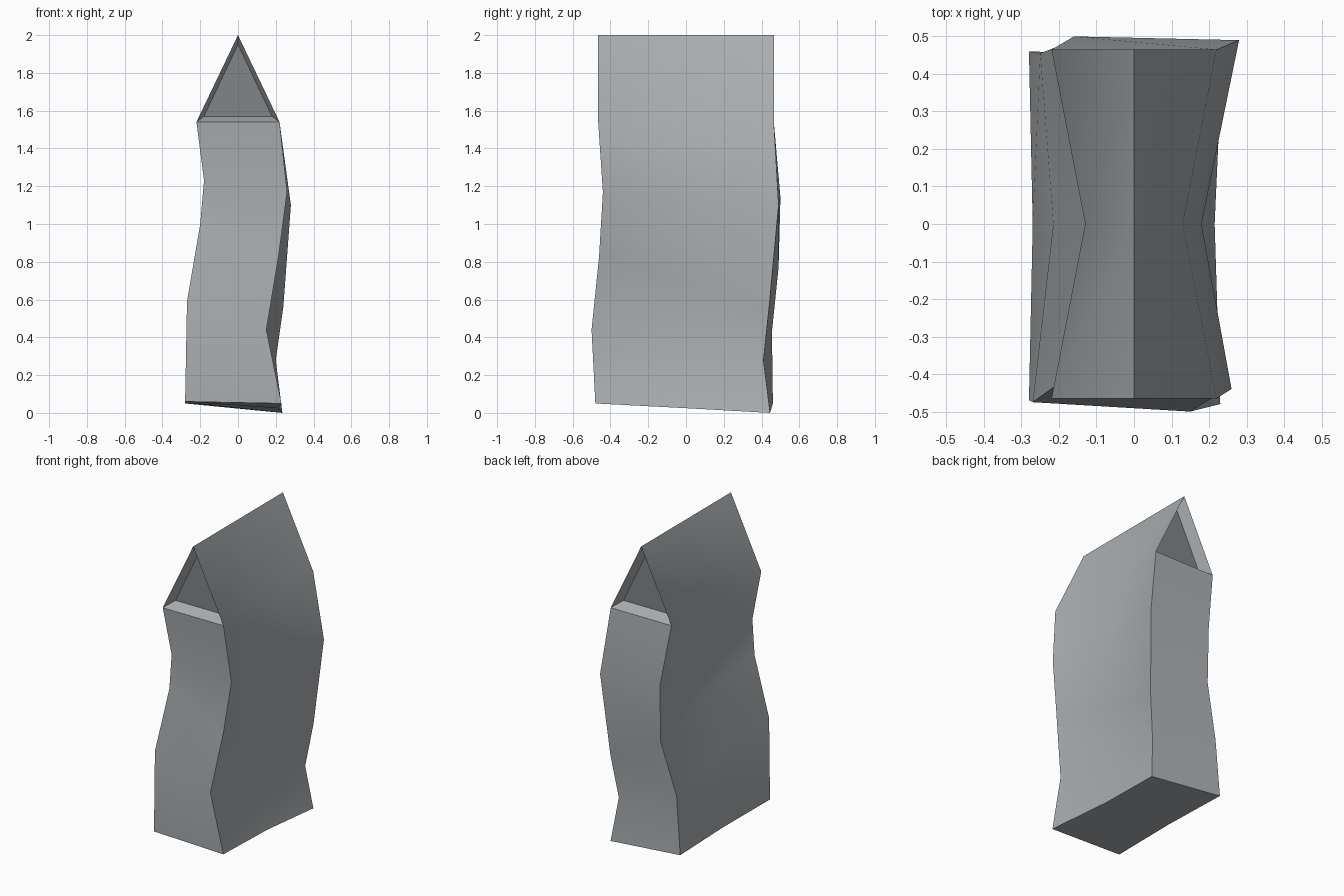
import bpy
import bmesh

if "Cube" in bpy.data.objects:
    bpy.data.objects.remove(bpy.data.objects["Cube"])


def material(name, rgb):
    m = bpy.data.materials.new(name)
    m.diffuse_color = (*rgb, 1)
    m.use_nodes = True
    m.node_tree.nodes["Principled BSDF"].inputs["Base Color"].default_value = m.diffuse_color
    return m


stone = material("stone grey", (0.40, 0.425, 0.44))
dark = material("dark recess grey", (0.22, 0.235, 0.245))

# The four wobbly corner edges, bottom to eave
front_left = [(-.28, -.47, .06), (-.27, -.475, .59), (-.20, -.425, 1.0), (-.18, -.43, 1.23), (-.22, -.465, 1.54)]
front_right = [(.23, -.48, .05), (.15, -.50, .44), (.215, -.46, .83), (.26, -.44, 1.17), (.22, -.465, 1.54)]
back_right = [(.235, .445, 0), (.20, .41, .28), (.24, .44, .56), (.28, .49, 1.10), (.22, .465, 1.54)]
back_left = [(-.28, .46, .05), (-.25, .455, .43), (-.16, .49, .77), (-.16, .50, 1.14), (-.22, .465, 1.54)]

# Pinched half-way columns of the long sides (x only, heights are averaged)
left_x = [-.27, -.215, -.125, -.09, -.13]
right_x = [.215, .13, .16, .18, .13]


def middle(a, b, xs):
    return [(x, 0, (p[2] + q[2]) / 2) for p, q, x in zip(a, b, xs)]


columns = [front_left, middle(front_left, back_left, left_x), back_left,
           back_right, middle(front_right, back_right, right_x), front_right]

bm = bmesh.new()
cols = [[bm.verts.new(p) for p in c] for c in columns]

# Walls
for i in range(6):
    a, b = cols[i], cols[(i + 1) % 6]
    for k in range(4):
        bm.faces.new((a[k], b[k], b[k + 1], a[k + 1]))

# Underside
base = [c[0] for c in cols]
bm.faces.new((base[0], base[1], base[4], base[5]))
bm.faces.new((base[1], base[2], base[3], base[4]))

# Roof slopes
eave = [c[-1] for c in cols]
ridge = [bm.verts.new((0, y, 2)) for y in (-.465, 0, .465)]
for side in (eave[:3], [eave[5], eave[4], eave[3]]):
    for k in range(2):
        bm.faces.new((side[k], side[k + 1], ridge[k + 1], ridge[k]))

# Gable ends, sloping in to a recessed darker triangle
for s, outer in ((-1, (eave[0], eave[5], ridge[0])), (1, (eave[2], eave[3], ridge[2]))):
    inner = [bm.verts.new((x, s * .39, z)) for x, z in ((-.18, 1.57), (.18, 1.57), (0, 1.95))]
    for k in range(3):
        j = (k + 1) % 3
        bm.faces.new((outer[k], outer[j], inner[j], inner[k]))
    bm.faces.new(inner).material_index = 1

bmesh.ops.recalc_face_normals(bm, faces=bm.faces[:])
mesh = bpy.data.meshes.new("stone_pillar")
bm.to_mesh(mesh)
bm.free()
mesh.materials.append(stone)
mesh.materials.append(dark)
pillar = bpy.data.objects.new("stone_pillar", mesh)
bpy.context.collection.objects.link(pillar)

# Soft sides, crisp corners
bpy.context.view_layer.objects.active = pillar
pillar.select_set(True)
bpy.ops.object.shade_smooth_by_angle(angle=0.75)
